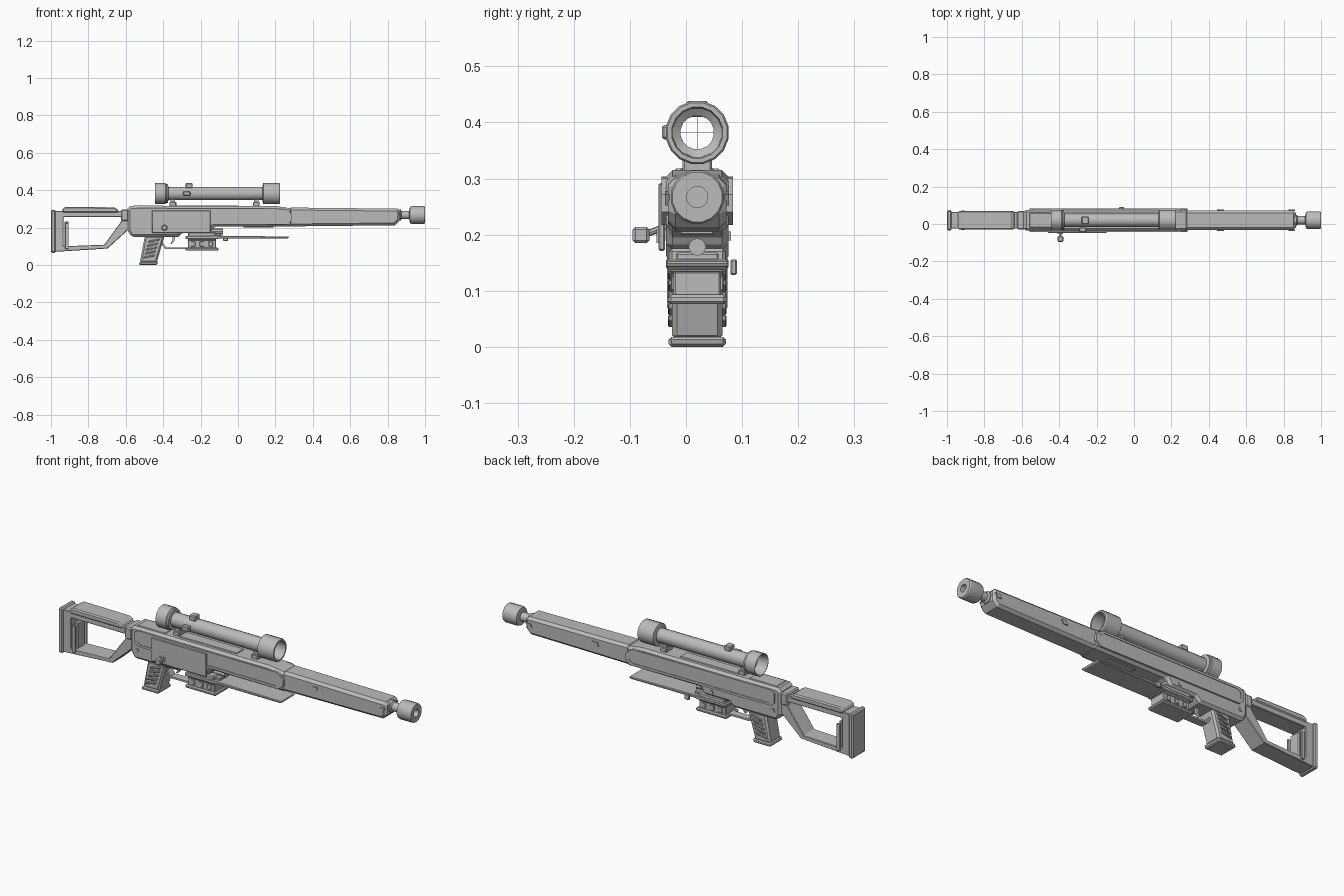
import bpy, bmesh, math
from mathutils import Vector

cube = bpy.data.objects.get("Cube")
if cube:
    bpy.data.objects.remove(cube)

CY = 0.02   # centre plane of the body
grey = bpy.data.materials.new("plain grey")
grey.use_nodes = True
grey.diffuse_color = (0.5, 0.5, 0.5, 1)
grey.node_tree.nodes["Principled BSDF"].inputs["Base Color"].default_value = (0.5, 0.5, 0.5, 1)


def finish(name, bm, bevel=0.0):
    bmesh.ops.recalc_face_normals(bm, faces=bm.faces)
    me = bpy.data.meshes.new(name)
    bm.to_mesh(me)
    bm.free()
    me.materials.append(grey)
    ob = bpy.data.objects.new(name, me)
    bpy.context.collection.objects.link(ob)
    if bevel:
        mod = ob.modifiers.new("chamfer", 'BEVEL')
        mod.width = bevel
        mod.segments = 1
        mod.limit_method = 'ANGLE'
        mod.angle_limit = math.radians(50)
    return ob


def prism(name, pts, half, bevel=0.0, y=CY):
    """Side profile (x, z) extruded across the width."""
    bm = bmesh.new()
    a = [bm.verts.new((x, y - half, z)) for x, z in pts]
    b = [bm.verts.new((x, y + half, z)) for x, z in pts]
    bm.faces.new(a)
    bm.faces.new(b[::-1])
    for i in range(len(pts)):
        j = (i + 1) % len(pts)
        bm.faces.new((a[i], b[i], b[j], a[j]))
    return finish(name, bm, bevel)


def box(name, x0, x1, z0, z1, half, bevel=0.0, y=CY):
    return prism(name, [(x0, z0), (x1, z0), (x1, z1), (x0, z1)], half, bevel, y)


def frame(name, outer, inner, half, bevel=0.0, y=CY):
    """Open frame between two matching side profiles."""
    bm = bmesh.new()
    rings = [[bm.verts.new((x, y + s * half, z)) for x, z in p]
             for p, s in ((outer, -1), (inner, -1), (inner, 1), (outer, 1))]
    for k in range(4):
        r, q = rings[k], rings[(k + 1) % 4]
        for i in range(len(outer)):
            j = (i + 1) % len(outer)
            bm.faces.new((r[i], r[j], q[j], q[i]))
    return finish(name, bm, bevel)


def lathe(name, profile, z, n=16, closed=False):
    """Profile (x, radius) spun about an axis along x."""
    bm = bmesh.new()
    rings = []
    for x, r in profile:
        rings.append([bm.verts.new((x, CY + r * math.cos((i + .5) * math.tau / n),
                                    z + r * math.sin((i + .5) * math.tau / n))) for i in range(n)])
    count = len(rings) if closed else len(rings) - 1
    for k in range(count):
        r, q = rings[k], rings[(k + 1) % len(rings)]
        for i in range(n):
            j = (i + 1) % n
            bm.faces.new((r[i], r[j], q[j], q[i]))
    if not closed:
        bm.faces.new(rings[0])
        bm.faces.new(rings[-1])
    return finish(name, bm)


def rod(name, a, b, r, n=8):
    a, b = Vector(a), Vector(b)
    bm = bmesh.new()
    bmesh.ops.create_cone(bm, cap_ends=True, segments=n, radius1=r, radius2=r, depth=(b - a).length)
    ob = finish(name, bm)
    ob.location = (a + b) / 2
    ob.rotation_euler = (b - a).to_track_quat('Z', 'Y').to_euler()
    return ob


# Main body and barrel shroud
prism("receiver", [(-.59, .185), (-.57, .15), (-.32, .15), (-.295, .172), (-.15, .172),
                   (-.13, .205), (.29, .205), (.29, .302), (.2, .315), (-.575, .315), (-.59, .3)],
      .056, .012)
prism("barrel_shroud", [(.27, .206), (.84, .212), (.865, .237), (.865, .298), (.85, .301), (.27, .307)],
      .052, .013)
box("under_rail", .03, .19, .199, .21, .03, .003)
box("top_panel", -.33, .0, .31, .319, .03, .003)
box("rear_top_panel", -.56, -.4, .31, .318, .04, .003)

# Raised panels on both flanks
for side, label in ((-1, "right"), (1, "left")):
    outer = [(-.56, .24), (-.54, .222), (.26, .217), (.287, .24), (.287, .272), (.25, .3), (-.54, .304), (-.56, .29)]
    cx, cz = -.136, .262
    inner = [(cx + (x - cx) * .965, cz + (z - cz) * .72) for x, z in outer]
    y = CY + side * .057
    frame(label + "_panel_rim", outer, inner, .007, 0, y)
    prism(label + "_panel", inner, .004, 0, y)
    for x, z in ((.46, .268), (.84, .262)):
        prism(label + "_shroud_catch", [(x - .015, z - .01), (x + .008, z - .01), (x + .02, z + .01),
                                        (x - .008, z + .01)], .004, 0, CY + side * .053)
    for x in (-.55, -.2):
        box(label + "_body_pin", x - .008, x + .008, .19, .206, .003, 0, CY + side * .057)

box("bolt_cover", -.46, -.147, .171, .292, .006, .003, CY - .063)
box("bolt_slot_plate", -.41, -.38, .185, .21, .004, 0, CY - .069)

# Bolt handle
rod("bolt_stem", (-.393, -.03, .216), (-.393, -.075, .2), .006)
box("bolt_knob", -.408, -.378, .185, .214, .015, .005, -.08)

# Muzzle
lathe("muzzle_neck", [(.84, .03), (.87, .03), (.875, .022), (.925, .022)], .267)
lathe("muzzle_brake", [(.915, .022), (.92, .045), (.93, .048), (.995, .048), (1, .045), (1, .019),
                       (.965, .019)], .267)

# Scope, open right through
lathe("scope_tube", [(-.44, .05), (-.445, .054), (-.445, .056), (-.387, .056), (-.383, .052), (-.375, .052),
                     (-.372, .036), (.13, .036), (.135, .057), (.22, .057), (.225, .054), (.225, .046),
                     (.17, .044), (.16, .03), (-.38, .03), (-.39, .046)], .382, closed=True)
box("reticle_bar_across", .1, .101, .3815, .3825, .031)
box("reticle_bar_upright", .1, .101, .351, .413, .0006)
box("scope_top_turret", -.28, -.243, .41, .438, .02, .004)
box("scope_side_turret", -.293, -.255, .37, .395, .013, .004, -.03)
for x in (-.348, .098):
    box("scope_mount", x - .018, x + .018, .308, .336, .026, .003)
    box("scope_mount_neck", x - .012, x + .012, .33, .352, .016)

# Skeleton stock
frame("stock_frame",
      [(-.98, .07), (-.697, .088), (-.585, .19), (-.585, .288), (-.98, .288)],
      [(-.932, .1), (-.715, .108), (-.628, .228), (-.61, .256), (-.932, .256)], .045, .006)
prism("cheek_rest", [(-.94, .28), (-.64, .28), (-.64, .295), (-.66, .308), (-.92, .311), (-.94, .3)], .05, .006)
box("stock_collar", -.625, -.585, .235, .297, .05, .006)
box("butt_pad", -1, -.975, .065, .295, .054, .006)
box("stock_strut", -.928, -.905, .078, .232, .03, .005)
for side in (-1, 1):
    box("stock_side_pad", -.925, -.905, .085, .225, .004, .002, CY + side * .047)

# Pistol grip with slanted ribs
prism("grip", [(-.525, .012), (-.435, .012), (-.393, .155), (-.498, .155)], .045, .009)
prism("grip_base", [(-.53, 0), (-.432, 0), (-.427, .018), (-.525, .018)], .051, .005)
for side in (-1, 1):
    for i in range(5):
        z = .035 + i * .021
        x = -.478 + i * .0065
        prism("grip_rib", [(x - .028, z), (x + .03, z + .012), (x + .033, z + .022), (x - .025, z + .01)],
              .005, .002, CY + side * .047)

# Trigger and guard
prism("trigger", [(-.352, .155), (-.335, .155), (-.34, .13), (-.355, .112), (-.362, .115), (-.35, .133)], .008)
prism("trigger_guard", [(-.415, .12), (-.39, .085), (-.27, .085), (-.27, .094), (-.385, .094), (-.405, .125)], .02)

# Magazine
box("magazine_well", -.268, -.118, .13, .175, .05, .005)
box("magazine_body", -.268, -.118, .09, .135, .042, .003)
box("magazine_base", -.28, -.105, .076, .093, .052, .005)
box("magazine_lip", -.28, -.105, .138, .155, .056, .004)
for side in (-1, 1):
    for x in (-.24, -.193, -.146):
        box("magazine_rib", x - .012, x + .012, .1, .125, .004, .002, CY + side * .043)

# Flat fore rail beneath the barrel
prism("fore_rail", [(-.15, .142), (.265, .142), (.272, .146), (.272, .152), (-.15, .157)], .056, .003)
box("fore_rail_support", -.13, -.09, .15, .168, .038, .003)
box("rail_lug", -.08, -.053, .128, .156, .006, .003, .085)
rod("cleaning_rod", (-.16, CY, .178), (-.08, CY, .178), .016)

# Smooth shading with sharp edges kept on the round parts
for ob in bpy.context.scene.objects:
    ob.select_set(ob.type == 'MESH' and ob.name.startswith(("scope_tube", "muzzle", "bolt_stem")))
    if ob.select_get():
        bpy.context.view_layer.objects.active = ob
bpy.ops.object.shade_smooth_by_angle(angle=math.radians(30))
